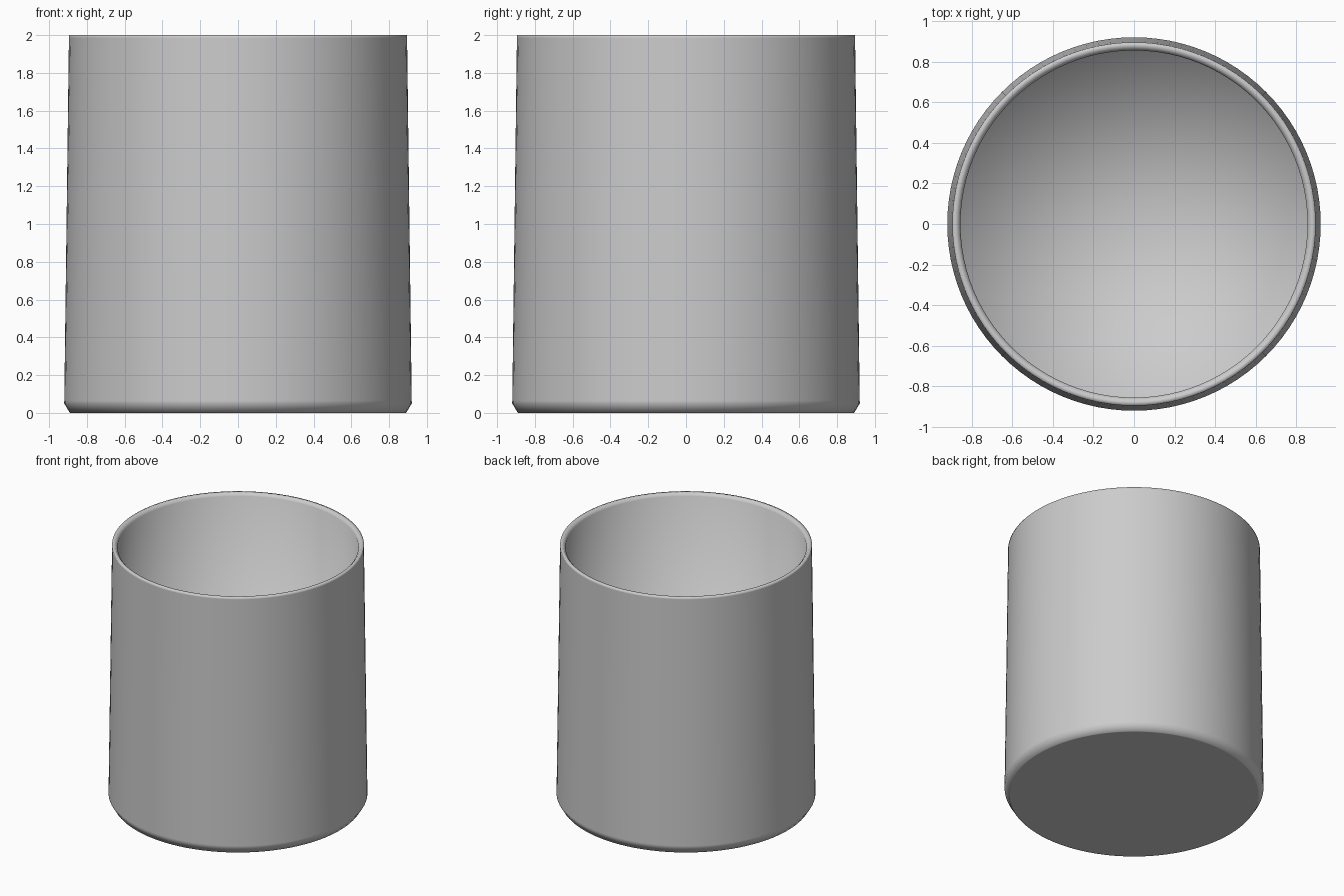
import bpy, bmesh, math

if "Cube" in bpy.data.objects:
    bpy.data.objects.remove(bpy.data.objects["Cube"])

SEGMENTS = 96


def lathe(name, profile):
    """Spin an (r, z) profile, starting and ending on the axis, around z."""
    bm = bmesh.new()
    verts = [bm.verts.new((r, 0, z)) for r, z in profile]
    edges = [bm.edges.new(pair) for pair in zip(verts, verts[1:])]
    bmesh.ops.spin(bm, geom=verts + edges, cent=(0, 0, 0), axis=(0, 0, 1),
                   angle=math.tau, steps=SEGMENTS)
    bmesh.ops.remove_doubles(bm, verts=bm.verts, dist=0.0002)
    bmesh.ops.recalc_face_normals(bm, faces=bm.faces)
    for face in bm.faces:
        face.smooth = True
    mesh = bpy.data.meshes.new(name)
    bm.to_mesh(mesh)
    bm.free()
    obj = bpy.data.objects.new(name, mesh)
    bpy.context.collection.objects.link(obj)
    return obj


# Outer shell: flat base, narrow bottom chamfer, slightly tapered wall
outer = [(0, 0), (0.88, 0), (0.89, 0), (0.92, 0.05), (0.9198, 0.065),
         (0.8952, 1.985), (0.895, 2.0)]

# Thin chamfered rim, straight inner wall and flat floor
inner = [(0.872, 2.0), (0.855, 1.98), (0.875, 0.05), (0, 0.05)]

lathe("cup_body", outer + inner)
